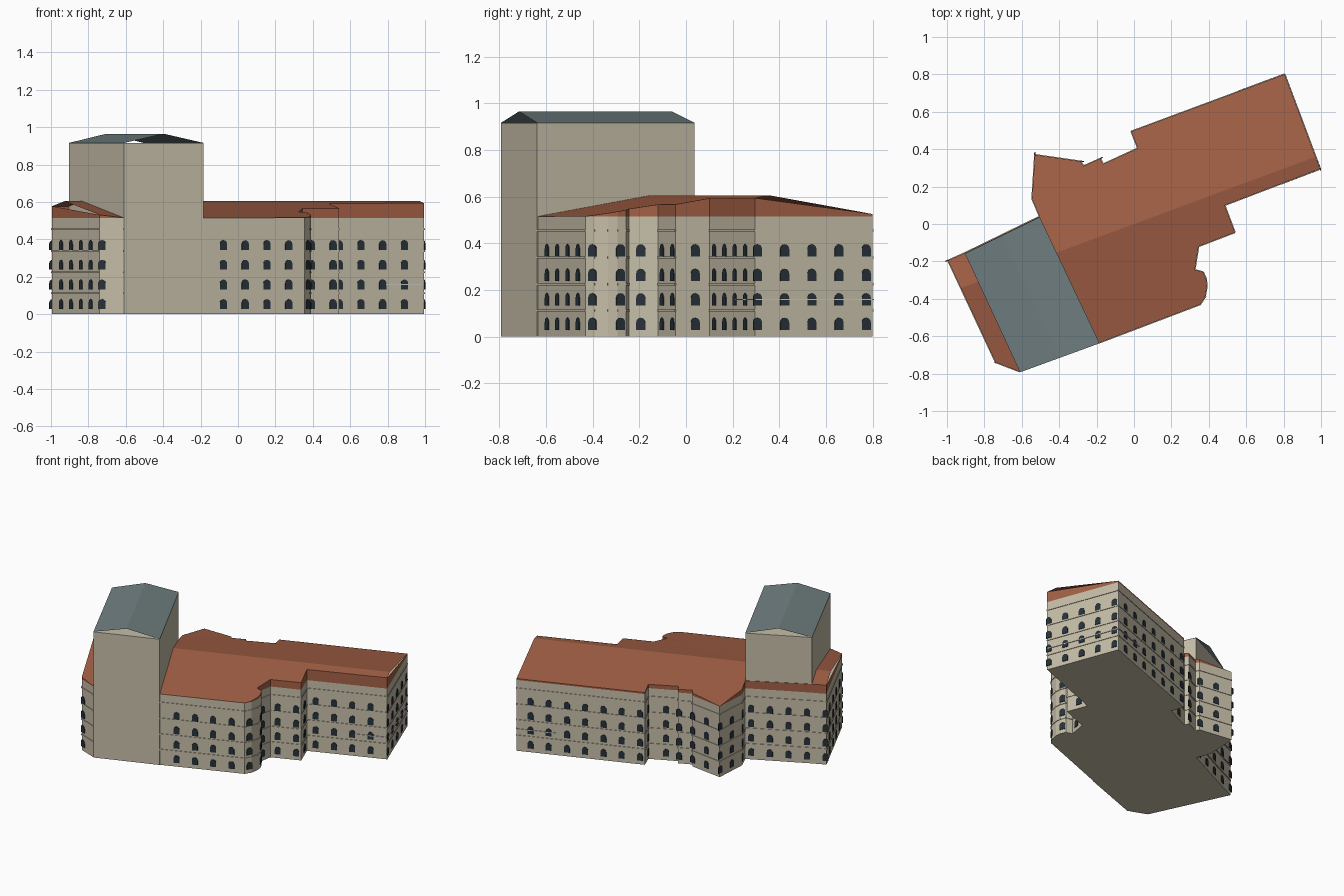
import bpy, bmesh, math
from mathutils import Vector

if "Cube" in bpy.data.objects:
    bpy.data.objects.remove(bpy.data.objects["Cube"])

# Footprint, counter-clockwise; the last edge is the tower front
FOOT = [Vector(p) for p in [
    (-.185, -.635), (.355, -.43), (.38, -.39), (.39, -.335), (.386, -.293), (.37, -.257), (.325, -.245),
    (.345, -.12), (.54, -.045), (.485, .10), (.995, .295), (.805, .80), (-.015, .495), (.02, .405),
    (-.165, .32), (-.18, .35), (-.27, .31), (-.285, .335), (-.53, .37), (-.545, .135), (-.505, .04),
    (-.905, -.155), (-.995, -.195), (-.74, -.74), (-.61, -.79)]]
N = len(FOOT)
EAVES, RISE, HALF = .515, .09, .53
RIDGE_NORMAL = Vector((-.347, .938))


def material(name, rgb):
    m = bpy.data.materials.new(name)
    m.diffuse_color = (*rgb, 1)
    m.use_nodes = True
    m.node_tree.nodes["Principled BSDF"].inputs["Base Color"].default_value = m.diffuse_color
    return m


STONE = material("stone", (.56, .51, .39))
TILE = material("roof_tile", (.36, .115, .06))
SLATE = material("slate", (.16, .21, .215))
GLASS = material("window_dark", (.02, .032, .042))
WHITE = material("white_trim", (.8, .8, .78))


def finish(name, bm, mat, fix_normals=True):
    if fix_normals:
        bmesh.ops.recalc_face_normals(bm, faces=bm.faces)
    me = bpy.data.meshes.new(name)
    bm.to_mesh(me)
    bm.free()
    me.materials.append(mat)
    ob = bpy.data.objects.new(name, me)
    bpy.context.collection.objects.link(ob)
    return ob


def prism(bm, ring, offset):
    """Extrude a closed ring of 3D points by an offset, capped at both ends."""
    a = [bm.verts.new(p) for p in ring]
    b = [bm.verts.new(p + offset) for p in ring]
    bm.faces.new(a[::-1])
    bm.faces.new(b)
    for i in range(len(a)):
        j = (i + 1) % len(a)
        bm.faces.new((a[i], a[j], b[j], b[i]))


def edge_frame(i):
    a, b = FOOT[i], FOOT[(i + 1) % N]
    d = (b - a).normalized()
    return a, d, Vector((d.y, -d.x)), (b - a).length


def strip(bm, i, s0, s1, z, height, depth):
    """Thin horizontal band on wall i between two distances along it."""
    a, d, n, _ = edge_frame(i)
    p, q = a + d * s0, a + d * s1
    ring = [Vector((*p, z)), Vector((*q, z)), Vector((*q, z + height)), Vector((*p, z + height))]
    prism(bm, ring, Vector((*(n * depth), 0)))


def roof_z(p):
    return EAVES + RISE * (1 - min(1, abs(RIDGE_NORMAL.dot(p)) / HALF))


# Main walls
bm = bmesh.new()
prism(bm, [p.to_3d() for p in FOOT], Vector((0, 0, EAVES)))
finish("main_walls", bm, STONE)

# Main roof: footprint split along the ridge, then lifted to the slope
bm = bmesh.new()
bm.faces.new([bm.verts.new(p.to_3d()) for p in FOOT])
bmesh.ops.bisect_plane(bm, geom=bm.verts[:] + bm.edges[:] + bm.faces[:],
                       plane_co=(0, 0, 0), plane_no=RIDGE_NORMAL.to_3d())
bmesh.ops.triangulate(bm, faces=bm.faces[:])
for v in bm.verts:
    v.co.z = roof_z(v.co.xy)
finish("main_roof", bm, TILE)

# Tiled skirt between wall top and roof edge, open below the ridge ends
bm = bmesh.new()
low = [bm.verts.new((*p, EAVES)) for p in FOOT]
high = [bm.verts.new((*p, roof_z(p) + .0005)) for p in FOOT]
for i in range(N):
    j = (i + 1) % N
    bm.faces.new((low[i], low[j], high[j], high[i]))
finish("roof_skirt", bm, TILE, False)

# Arched windows, evenly spaced around the perimeter on four floors
bm = bmesh.new()
W, STEP, walked, s = .02, .1245, 0, .114
outline = [(-W, 0), (W, 0)] + [(W * math.cos(t * math.pi / 6), .033 + W * math.sin(t * math.pi / 6))
                               for t in range(7)]
for i in range(N - 1):
    a, d, n, length = edge_frame(i)
    while s < walked + length:
        if length > .033:
            c = a + d * (s - walked) - n * .002
            for floor in range(4):
                z = .028 + .105 * floor
                ring = [Vector((*(c + d * u), z + h)) for u, h in outline]
                prism(bm, ring, Vector((*(n * .006), 0)))
        s += STEP
    walked += length
finish("arched_windows", bm, GLASS)

# String courses above each floor
bm = bmesh.new()
for z in (.107, .22, .334, .45):
    for i in range(N - 1):
        strip(bm, i, 0, edge_frame(i)[3], z, .009, .004)
finish("string_courses", bm, STONE)

# Thin white line around the far end of the wing
bm = bmesh.new()
end_len = edge_frame(9)[3]
for i, s0, s1 in ((9, end_len - .22, end_len), (10, 0, edge_frame(10)[3]), (11, 0, .27)):
    strip(bm, i, s0, s1, .157, .005, .005)
finish("white_band", bm, WHITE)

# Tower block, nudged so its front stands just proud of the main walls
shift = Vector((.343, -.94)) * .003
T = [p + shift for p in (FOOT[24], FOOT[0], FOOT[20], FOOT[21])]
TOP, PEAK = .915, .965
bm = bmesh.new()
prism(bm, [p.to_3d() for p in T], Vector((0, 0, TOP)))
finish("tower_walls", bm, STONE)

# Tower roof: two slate slopes with open gables
bm = bmesh.new()
c = [bm.verts.new((*p, TOP + .001)) for p in T]
r0 = bm.verts.new((*((T[0] + T[1]) / 2), PEAK))
r1 = bm.verts.new((*((T[2] + T[3]) / 2), PEAK))
bm.faces.new((c[1], c[2], r1, r0))
bm.faces.new((c[3], c[0], r0, r1))
finish("tower_roof", bm, SLATE, False)
